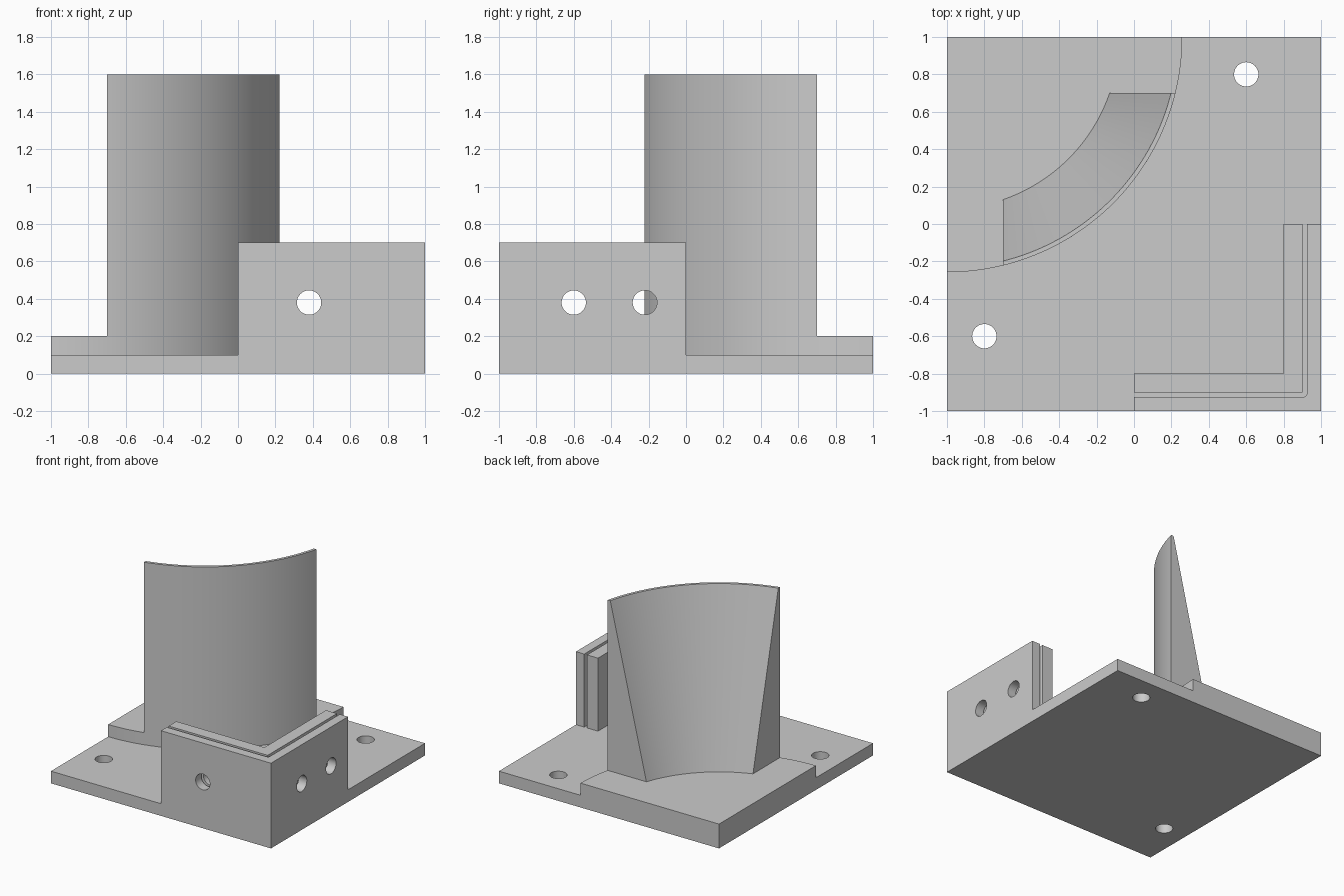
import bpy, bmesh
from math import sin, cos, asin, acos, pi, radians
from mathutils import Matrix, Vector

default = bpy.data.objects.get("Cube")
if default:
    bpy.data.objects.remove(default, do_unlink=True)

grey = bpy.data.materials.new("light grey")
grey.use_nodes = True
grey.diffuse_color = (0.6, 0.6, 0.6, 1)
grey.node_tree.nodes["Principled BSDF"].inputs["Base Color"].default_value = (0.6, 0.6, 0.6, 1)

ARC_STEPS = 48
HOLE_R = 0.065
OUTER_R = 1.258
CORNER = Vector((-1, 1))      # shared centre of the pad and curved wall


def make_object(name, bm):
    bmesh.ops.recalc_face_normals(bm, faces=bm.faces)
    mesh = bpy.data.meshes.new(name)
    bm.to_mesh(mesh)
    bm.free()
    mesh.materials.append(grey)
    obj = bpy.data.objects.new(name, mesh)
    bpy.context.collection.objects.link(obj)
    return obj


def activate(obj):
    bpy.ops.object.select_all(action='DESELECT')
    obj.select_set(True)
    bpy.context.view_layer.objects.active = obj


def smooth(obj):
    activate(obj)
    bpy.ops.object.shade_smooth_by_angle(angle=radians(30))


def arc(centre, radius, start, end, steps):
    angles = [start + (end - start) * i / steps for i in range(steps + 1)]
    return [(centre[0] + radius * cos(a), centre[1] + radius * sin(a)) for a in angles]


def prism(name, profile, z0, z1):
    """Extrude a plan outline between two heights."""
    bm = bmesh.new()
    face = bm.faces.new([bm.verts.new((x, y, z0)) for x, y in profile])
    top = bmesh.ops.extrude_face_region(bm, geom=[face])["geom"]
    verts = [v for v in top if isinstance(v, bmesh.types.BMVert)]
    bmesh.ops.translate(bm, verts=verts, vec=(0, 0, z1 - z0))
    return make_object(name, bm)


def drill(obj, holes):
    """Cut round holes, each given as (centre, axis)."""
    bm = bmesh.new()
    for centre, axis in holes:
        turn = Vector(axis).to_track_quat('Z', 'Y').to_matrix().to_4x4()
        bmesh.ops.create_cone(bm, cap_ends=True, segments=48, radius1=HOLE_R,
                              radius2=HOLE_R, depth=0.4,
                              matrix=Matrix.Translation(centre) @ turn)
    cutter = make_object("hole_cutter", bm)
    cutter.hide_render = True
    mod = obj.modifiers.new("holes", 'BOOLEAN')
    mod.operation = 'DIFFERENCE'
    mod.solver = 'EXACT'
    mod.object = cutter
    activate(obj)
    bpy.ops.object.modifier_apply(modifier=mod.name)
    bpy.data.objects.remove(cutter, do_unlink=True)


# Square base plate with two mounting holes
plate = prism("base_plate", [(-1, -1), (1, -1), (1, 1), (-1, 1)], 0, 0.1)
drill(plate, [((0.6, 0.8, 0.05), (0, 0, 1)), ((-0.8, -0.6, 0.05), (0, 0, 1))])

# Quarter-round raised pad
pad = prism("quarter_round_pad",
            [tuple(CORNER)] + arc(CORNER, OUTER_R, -pi / 2, 0, ARC_STEPS), 0.1, 0.2)


# Curved wall, upright outside and tapering inside, trimmed square at both ends
def wall_ring(bm, radius, z):
    points = arc(CORNER, radius, -acos(0.3 / radius), -asin(0.3 / radius), ARC_STEPS)
    return [bm.verts.new((x, y, z)) for x, y in points]


bm = bmesh.new()
rings = [wall_ring(bm, r, z) for r, z in
         ((OUTER_R, 0.2), (OUTER_R, 1.6), (1.235, 1.6), (0.92, 0.2))]
for k in range(4):
    a, b = rings[k], rings[(k + 1) % 4]
    for i in range(ARC_STEPS):
        bm.faces.new((a[i], a[i + 1], b[i + 1], b[i]))
bm.faces.new([r[0] for r in rings])
bm.faces.new([r[-1] for r in rings])
wall = make_object("curved_wall", bm)

# Corner bracket: outer and inner L-shaped slabs with a narrow slot between
groove = 0.925
fillet = 0.02
rounded = arc((groove - fillet, fillet - groove), fillet, 0, -pi / 2, 6)
outer = prism("outer_bracket", [(0, -1), (1, -1), (1, 0), (groove, 0)]
              + rounded + [(0, -groove)], 0.1, 0.7)
inner = prism("inner_bracket", [(0, -0.9), (0.9, -0.9), (0.9, 0), (0.8, 0),
                                (0.8, -0.8), (0, -0.8)], 0.1, 0.7)
bolt_holes = [((0.38, -0.9, 0.38), (0, 1, 0)),
              ((0.9, -0.6, 0.38), (1, 0, 0)),
              ((0.9, -0.22, 0.38), (1, 0, 0))]
for slab in (outer, inner):
    drill(slab, bolt_holes)

for part in (plate, pad, wall, outer, inner):
    smooth(part)
